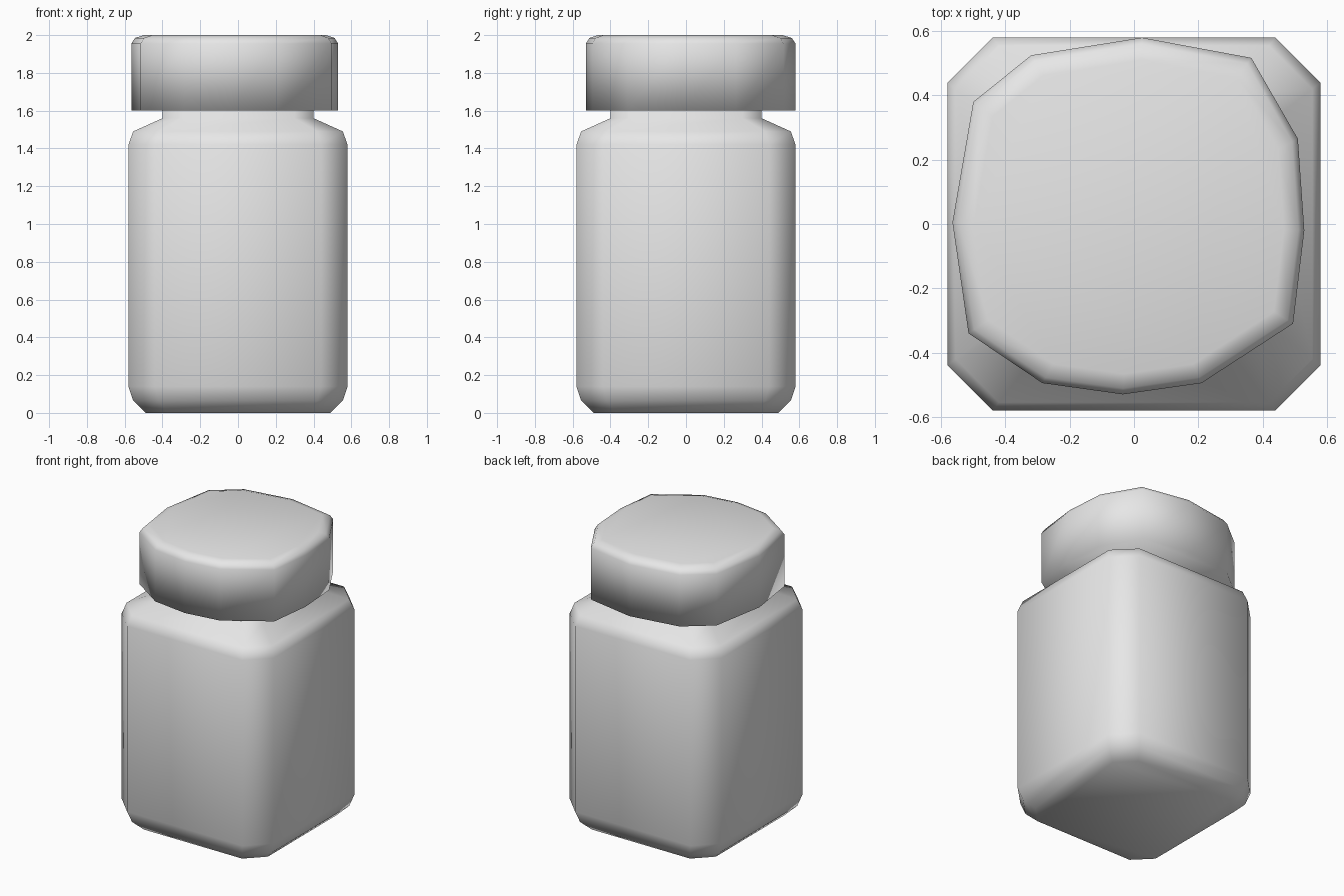
import bpy
import bmesh

cube = bpy.data.objects.get("Cube")
if cube:
    bpy.data.objects.remove(cube, do_unlink=True)

grey = bpy.data.materials.new("plain_grey")
grey.use_nodes = True
grey.diffuse_color = (0.8, 0.8, 0.8, 1)
grey.node_tree.nodes["Principled BSDF"].inputs["Base Color"].default_value = (0.8, 0.8, 0.8, 1)


def loft(name, rings):
    """Bridge equal-length rings of points, close both ends, shade smooth."""
    bm = bmesh.new()
    loops = [[bm.verts.new(p) for p in ring] for ring in rings]
    for low, high in zip(loops, loops[1:]):
        for i in range(len(low)):
            j = (i + 1) % len(low)
            bm.faces.new((low[i], low[j], high[j], high[i]))
    bm.faces.new(loops[0])
    bm.faces.new(loops[-1])
    bmesh.ops.recalc_face_normals(bm, faces=bm.faces)
    for face in bm.faces:
        face.smooth = True
    mesh = bpy.data.meshes.new(name)
    bm.to_mesh(mesh)
    bm.free()
    mesh.materials.append(grey)
    obj = bpy.data.objects.new(name, mesh)
    bpy.context.collection.objects.link(obj)
    return obj


def cut_square(side, corner, z):
    """Square with chamfered corners, counter-clockwise."""
    points = []
    x, y = side, corner
    for _ in range(4):
        points += [(x, -y, z), (x, y, z)]
        x, y = y, x
        points[-2:] = points[-2:]
        x, y = side, corner
    # rotate each side's pair by a quarter turn more than the last
    turned = []
    for k in range(4):
        for px, py, pz in points[2 * k:2 * k + 2]:
            for _ in range(k):
                px, py = -py, px
            turned.append((px, py, pz))
    return turned


# Jar body with rounded base, sloping shoulder and short neck
body_profile = [(0.49, 0.375, 0), (0.555, 0.42, 0.065), (0.58, 0.44, 0.14),
                (0.58, 0.44, 1.42), (0.555, 0.42, 1.49),
                (0.40, 0.30, 1.56), (0.40, 0.30, 1.61)]
loft("jar_body", [cut_square(*row) for row in body_profile])

# Uneven twelve-sided lid with a rounded top rim
lid_outline = [(0.025, 0.58), (-0.32, 0.525), (-0.50, 0.38), (-0.565, 0.005),
               (-0.515, -0.34), (-0.285, -0.495), (-0.035, -0.53), (0.21, -0.495),
               (0.495, -0.31), (0.53, -0.02), (0.51, 0.265), (0.365, 0.517)]
lid_profile = [(1, 1.6), (1, 1.955), (0.965, 1.985), (0.88, 2)]
loft("lid", [[(x * s, y * s, z) for x, y in lid_outline] for s, z in lid_profile])
